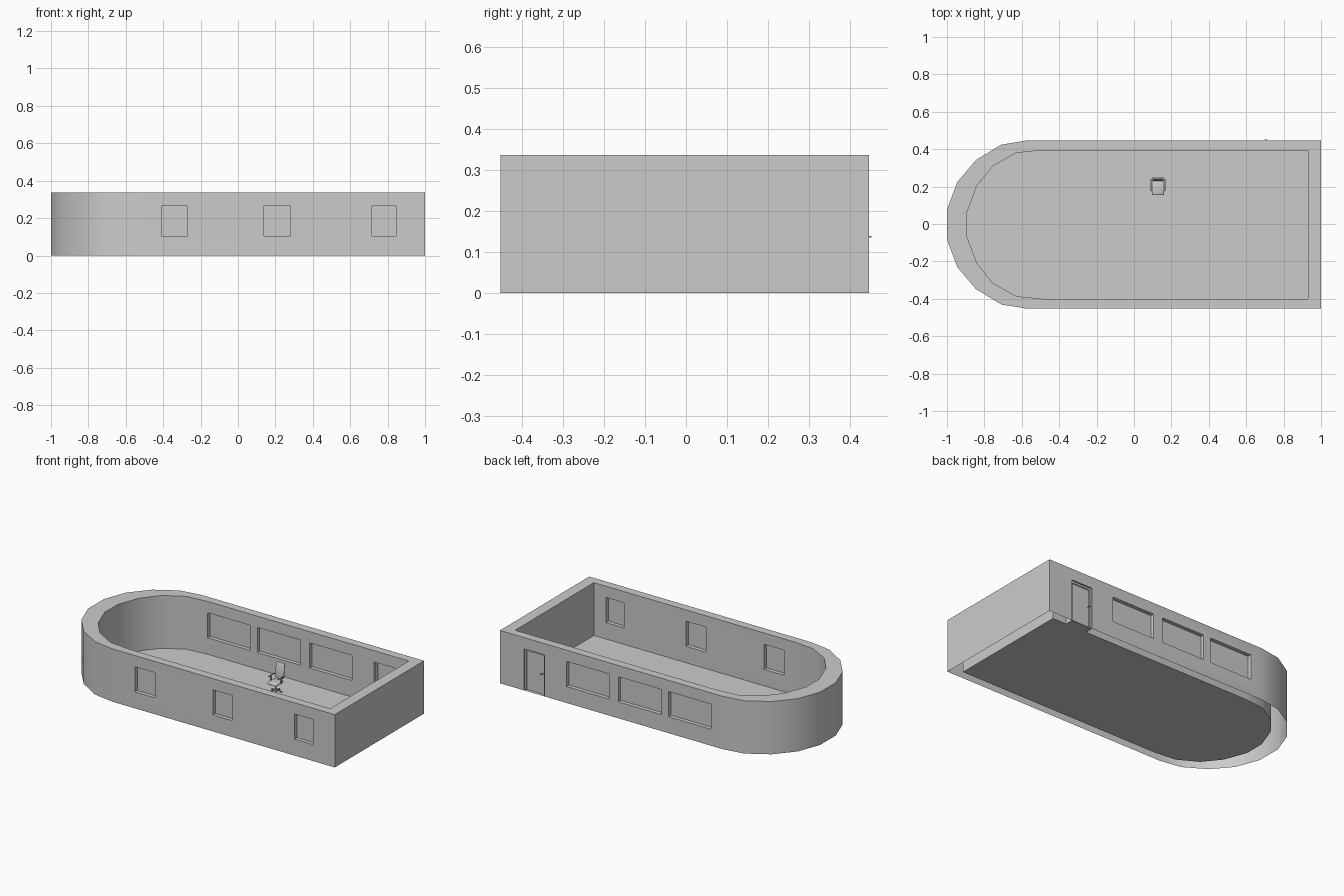
import bpy, bmesh, math
from mathutils import Matrix, Vector

if "Cube" in bpy.data.objects:
    bpy.data.objects.remove(bpy.data.objects["Cube"])

YC = -0.003          # wall centre line in y
TOP = 0.337          # wall height


def make(name, bm):
    bmesh.ops.recalc_face_normals(bm, faces=bm.faces)
    me = bpy.data.meshes.new(name)
    bm.to_mesh(me)
    bm.free()
    ob = bpy.data.objects.new(name, me)
    bpy.context.collection.objects.link(ob)
    return ob


def add_box(bm, x0, x1, y0, y1, z0, z1):
    m = Matrix.Translation(((x0 + x1) / 2, (y0 + y1) / 2, (z0 + z1) / 2))
    bmesh.ops.create_cube(bm, size=1, matrix=m @ Matrix.Diagonal((x1 - x0, y1 - y0, z1 - z0, 1)))


def box(name, *dims, bevel=0.0, tilt=0.0):
    bm = bmesh.new()
    add_box(bm, *dims)
    if bevel:
        bmesh.ops.bevel(bm, geom=bm.edges[:], offset=bevel, segments=2, affect='EDGES', profile=0.5)
    if tilt:  # lean about the bottom edge
        piv = Vector((0, (dims[2] + dims[3]) / 2, dims[4]))
        bmesh.ops.rotate(bm, verts=bm.verts, cent=piv, matrix=Matrix.Rotation(tilt, 3, 'X'))
    return make(name, bm)


def rod(name, a, b, r1, r2=None, sides=12):
    a, b = Vector(a), Vector(b)
    d = b - a
    m = Matrix.Translation((a + b) / 2) @ d.to_track_quat('Z', 'Y').to_matrix().to_4x4()
    bm = bmesh.new()
    bmesh.ops.create_cone(bm, cap_ends=True, segments=sides, radius1=r1,
                          radius2=r1 if r2 is None else r2, depth=d.length, matrix=m)
    return make(name, bm)


def smooth(ob, angle=30):
    bpy.ops.object.select_all(action='DESELECT')
    ob.select_set(True)
    bpy.context.view_layer.objects.active = ob
    bpy.ops.object.shade_smooth_by_angle(angle=math.radians(angle))


def loop(half):
    pts = [(x, YC + y) for x, y in half]
    return pts + [(x, YC - y) for x, y in reversed(half)]


outer = loop([(1, .45), (-.57, .45), (-.71, .427), (-.845, .345), (-.945, .227), (-1, .08)])
inner = loop([(.93, .397), (-.49, .397), (-.63, .383), (-.755, .312), (-.84, .207), (-.893, .065)])

# walls: a closed ring between the two outlines
bm = bmesh.new()
rings = [[bm.verts.new((x, y, z)) for x, y in pts]
         for pts, z in ((outer, 0), (outer, TOP), (inner, TOP), (inner, 0))]
n = len(outer)
for k in range(4):
    a, b = rings[k], rings[(k + 1) % 4]
    for i in range(n):
        j = (i + 1) % n
        bm.faces.new((a[i], a[j], b[j], b[i]))
walls = make("walls", bm)

# openings for the windows and door
Z0, Z1 = 0.105, 0.265
front = [(-.41, -.27), (.14, .28), (.717, .845)]
back = [(-.49, -.19), (-.14, .165), (.23, .53)]
DX0, DX1, DZ = .685, .832, .265
bm = bmesh.new()
for x0, x1 in front:
    add_box(bm, x0, x1, -.5, -.35, Z0, Z1)
for x0, x1 in back:
    add_box(bm, x0, x1, .35, .5, Z0, Z1)
add_box(bm, DX0, DX1, .35, .5, -.05, DZ)
cutter = make("opening_cutter", bm)
cutter.hide_render = True
mod = walls.modifiers.new("openings", 'BOOLEAN')
mod.operation, mod.solver, mod.object = 'DIFFERENCE', 'EXACT', cutter
bpy.context.view_layer.objects.active = walls
bpy.ops.object.modifier_apply(modifier=mod.name)
bpy.data.objects.remove(cutter)

# the walls are hollow underneath
bm = bmesh.new()
bm.from_mesh(walls.data)
under = [f for f in bm.faces if f.normal.z < -.9 and f.calc_center_median().z < .001]
bmesh.ops.delete(bm, geom=under, context='FACES')
bm.to_mesh(walls.data)
bm.free()
smooth(walls)

# floor and door sill
bm = bmesh.new()
bm.faces.new([bm.verts.new((x, y, 0)) for x, y in inner])
yi, yo = YC + .397, YC + .45
bm.faces.new([bm.verts.new((x, y, 0)) for x, y in ((DX0, yi), (DX1, yi), (DX1, yo), (DX0, yo))])
floor = make("floor", bm)
for p in floor.data.polygons:
    if p.normal.z < 0:
        p.flip()

# window panes in the middle of the wall
for side, wins, y in (("front", front, YC - .4235), ("back", back, YC + .4235)):
    for i, (x0, x1) in enumerate(wins):
        box(f"{side}_window_pane_{i + 1}", x0, x1, y - .002, y + .002, Z0, Z1)

# door: frame, leaf, handle
F = .012
box("door_frame_left", DX1 - F, DX1, .412, .437, 0, DZ)
box("door_frame_right", DX0, DX0 + F, .412, .437, 0, DZ)
box("door_frame_top", DX0 + F, DX1 - F, .412, .437, DZ - F, DZ)
box("door_leaf", DX0 + F, DX1 - F, .418, .430, .002, DZ - F)
rod("door_handle_stem", (.705, .43, .137), (.705, .450, .137), .002)
box("door_handle", .699, .714, .448, .453, .135, .139)

# office chair
CX, CY = .128, .198
for i in range(5):
    a = math.radians(90 + 72 * i)
    ex, ey = CX + .033 * math.cos(a), CY + .033 * math.sin(a)
    rod(f"chair_foot_{i + 1}", (CX, CY, .015), (ex, ey, .009), .004, .0025, 8)
    smooth(rod(f"chair_caster_{i + 1}", (ex - .003, ey, .005), (ex + .003, ey, .005), .005))
smooth(rod("chair_post", (CX, CY, .010), (CX, CY, .058), .005))
seat = box("chair_seat", CX - .032, CX + .032, .155, .232, .056, .070, bevel=.005)
rest = box("chair_back", CX - .030, CX + .030, .228, .240, .074, .170, bevel=.005, tilt=-.13)
brace = box("chair_back_brace", CX - .006, CX + .006, .226, .234, .056, .100, tilt=-.2)
for s, side in ((-1, "left"), (1, "right")):
    x = CX + s * .036
    smooth(box(f"chair_arm_{side}", x - .004, x + .004, .175, .240, .094, .100, bevel=.002))
    box(f"chair_arm_support_{side}", x - .002, x + .002, .195, .207, .060, .095)
for ob in (seat, rest):
    smooth(ob, 50)
